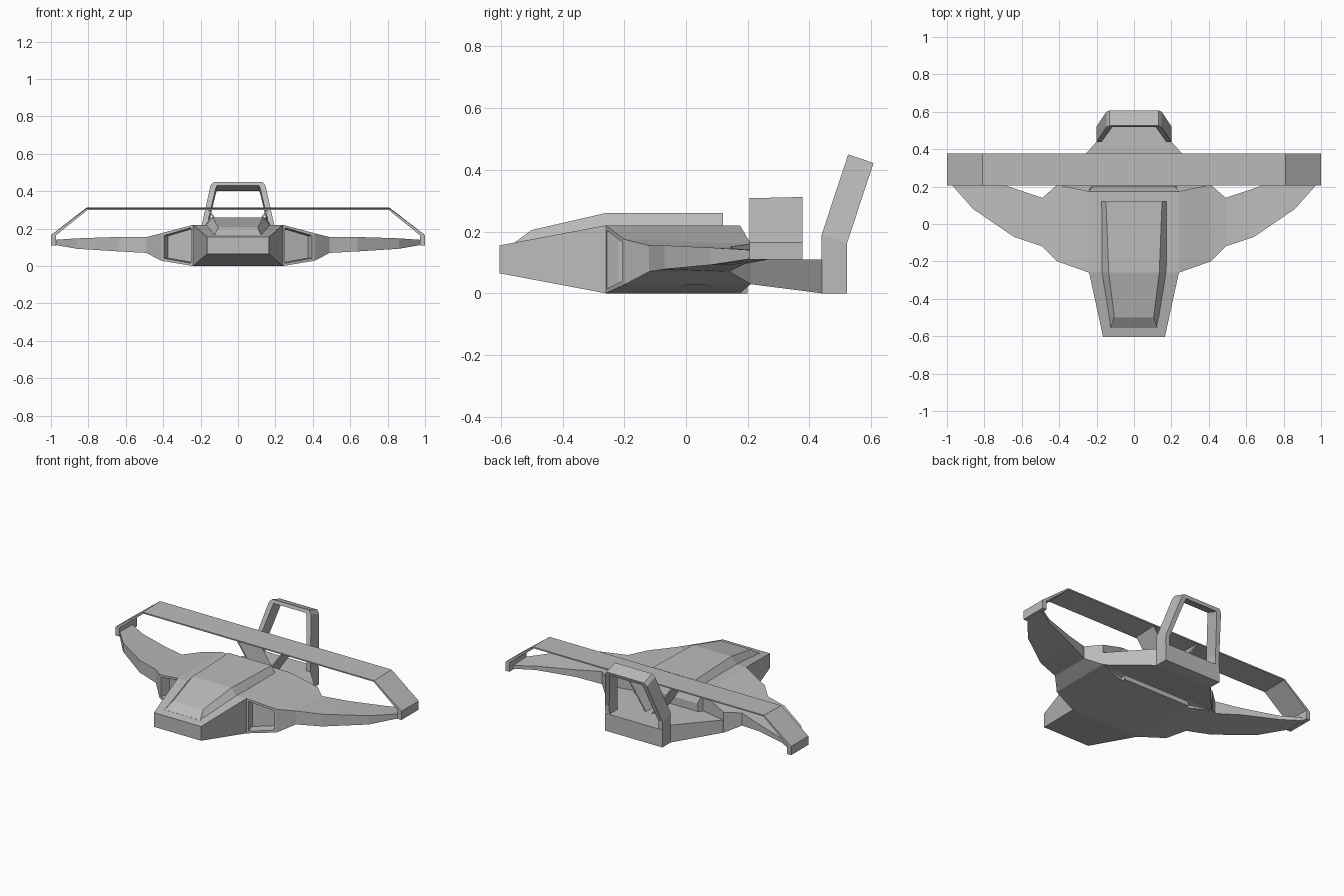
import bpy, bmesh

if "Cube" in bpy.data.objects:
    bpy.data.objects.remove(bpy.data.objects["Cube"])

grey = bpy.data.materials.new("hull grey")
grey.diffuse_color = (0.5, 0.5, 0.5, 1)
grey.use_nodes = True
grey.node_tree.nodes["Principled BSDF"].inputs["Base Color"].default_value = grey.diffuse_color


def loft(name, sections, mirror=False, intake=False):
    """Skin a row of equal-sized closed sections, optionally mirrored over x."""
    bm = bmesh.new()
    rows = [[bm.verts.new(p) for p in s] for s in sections]
    n = len(rows[0])
    for a, b in zip(rows, rows[1:]):
        for i in range(n):
            j = (i + 1) % n
            bm.faces.new((a[i], a[j], b[j], b[i]))
    if not mirror:
        bm.faces.new(rows[0])
    bm.faces.new(rows[-1])
    bmesh.ops.recalc_face_normals(bm, faces=bm.faces)
    if intake:  # recessed mouth in the forward face of the innermost segment
        bm.faces.ensure_lookup_table()
        mouth = min(bm.faces, key=lambda f: f.calc_center_median().y + 0.3 * f.normal.y)
        bmesh.ops.inset_individual(bm, faces=[mouth], thickness=0.02)
        bmesh.ops.inset_individual(bm, faces=[mouth], thickness=0.003, depth=-0.06)
    me = bpy.data.meshes.new(name)
    bm.to_mesh(me)
    bm.free()
    me.materials.append(grey)
    ob = bpy.data.objects.new(name, me)
    bpy.context.collection.objects.link(ob)
    if mirror:
        mod = ob.modifiers.new("mirror", 'MIRROR')
        mod.merge_threshold = 0.0005
    return ob


def trapezoid(y, wb, zb, wt, zt):
    return [(-wb, y, zb), (wb, y, zb), (wt, y, zt), (-wt, y, zt)]


# central hull with tapered nose
loft("hull", [trapezoid(*s) for s in (
    (-0.605, .165, .065, .165, .155),
    (-0.26, .24, 0, .24, .22),
    (0.175, .24, 0, .24, .22),
    (0.2, .24, 0, .22, .16))])

# raised canopy on the hull
loft("canopy", [trapezoid(*s) for s in (
    (-0.555, .13, .15, .125, .165),
    (-0.5, .145, .16, .105, .205),
    (-0.26, .18, .21, .135, .26),
    (0.12, .18, .21, .15, .26))])

# wings: x, front y, front z range, back y, back z range
wing = ((.24, -.26, 0, .22, .175, 0, .22),
        (.41, -.2, .028, .175, .21, .03, .16),
        (.49, -.12, .07, .155, .14, .07, .15),
        (.64, -.07, .078, .155, .19, .095, .14),
        (.86, .08, .092, .148, .27, .11, .135),
        (.975, .21, .112, .14, .34, .115, .135))
loft("wing", [[(x, yf, zf0), (x, yf, zf1), (x, yb, zb1), (x, yb, zb0)]
              for x, yf, zf0, zf1, yb, zb0, zb1 in wing], mirror=True, intake=True)

# tail deck
loft("tail_deck", [trapezoid(*s) for s in (
    (0.1, .24, 0, .24, .11),
    (0.205, .41, .03, .41, .11),
    (0.44, .2, 0, .2, .11),
    (0.522, .2, 0, .2, .11))])


def band(name, path, front, back):
    """Flat band; path rows are outer x, z and inner x, z."""
    loft(name, [[front(xo, zo), back(xo, zo), back(xi, zi), front(xi, zi)]
                for xo, zo, xi, zi in path], mirror=True)


# long rear wing bridging the wing tips
band("rear_wing", ((0, .308, 0, .3), (.81, .308, .805, .3),
                   (1, .165, .972, .165), (1, .11, .972, .11)),
     lambda x, z: (x, .205, z), lambda x, z: (x, .378, z + (.004 if z > .2 else 0)))

# slanted supports under the rear wing
band("rear_wing_support", ((.165, .304, .155, .304), (.03, .11, .02, .11)),
     lambda x, z: (x, .215, z), lambda x, z: (x, .37, z))

# tail hoop leaning backwards
lean = lambda z: max(0, z - .185) * .33
drop = lambda z: .028 if z > .1 else 0
band("tail_hoop", ((0, .45, 0, .43), (.13, .45, .113, .43),
                   (.147, .43, .12, .41), (.2, .19, .172, .19), (.2, 0, .172, 0)),
     lambda x, z: (x, .438 + lean(z), z),
     lambda x, z: (x, .52 + lean(z), z - drop(z)))
